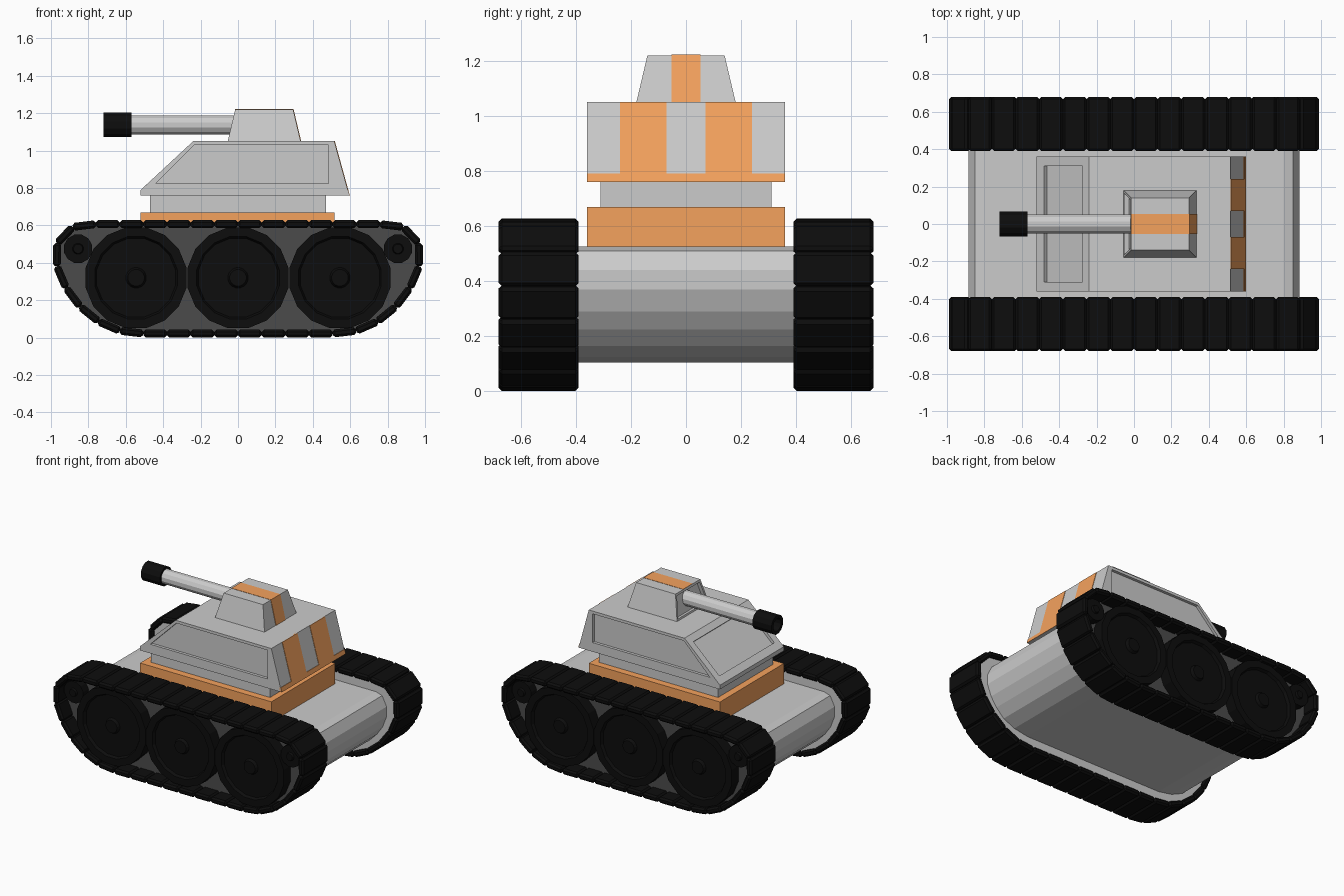
import bpy, bmesh
from math import pi, cos, sin
from mathutils import Vector, Matrix

if "Cube" in bpy.data.objects:
    bpy.data.objects.remove(bpy.data.objects["Cube"])


def material(name, rgb):
    m = bpy.data.materials.new(name)
    m.diffuse_color = (*rgb, 1)
    m.use_nodes = True
    m.node_tree.nodes["Principled BSDF"].inputs["Base Color"].default_value = m.diffuse_color
    return m


ORANGE = material("orange_paint", (0.91, 0.36, 0.11))
BLACK = material("black_rubber", (0.004, 0.004, 0.004))
DARK = material("dark_grey", (0.07, 0.07, 0.07))


def finish(name, bm, mat=None):
    bmesh.ops.recalc_face_normals(bm, faces=bm.faces)
    me = bpy.data.meshes.new(name)
    bm.to_mesh(me)
    bm.free()
    ob = bpy.data.objects.new(name, me)
    bpy.context.collection.objects.link(ob)
    if mat:
        me.materials.append(mat)
    return ob


def prism(name, profile, y0, y1, mat=None):
    """Extrude an (x, z) outline from y0 to y1."""
    bm = bmesh.new()
    a = [bm.verts.new((x, y0, z)) for x, z in profile]
    b = [bm.verts.new((x, y1, z)) for x, z in profile]
    bm.faces.new(a)
    bm.faces.new(b[::-1])
    for i in range(len(a)):
        j = (i + 1) % len(a)
        bm.faces.new((a[i], b[i], b[j], a[j]))
    return finish(name, bm, mat)


def box(name, x0, x1, y0, y1, z0, z1, mat=None):
    return prism(name, [(x0, z0), (x1, z0), (x1, z1), (x0, z1)], y0, y1, mat)


def lathe(name, profile, sides, matrix, mat=None):
    """Revolve (radius, height) points about the local z axis."""
    bm = bmesh.new()
    rings = []
    for r, h in profile:
        n = sides if r else 1
        rings.append([bm.verts.new((r * cos(2 * pi * (i + .5) / sides),
                                    r * sin(2 * pi * (i + .5) / sides), h)) for i in range(n)])
    for p, q in zip(rings, rings[1:]):
        for i in range(sides):
            j = (i + 1) % sides
            quad = [p[i % len(p)], p[j % len(p)], q[j % len(q)], q[i % len(q)]]
            bm.faces.new(list(dict.fromkeys(quad)))
    bm.transform(matrix)
    return finish(name, bm, mat)


def cut(ob, cutter):
    mod = ob.modifiers.new("recess", 'BOOLEAN')
    mod.operation = 'DIFFERENCE'
    mod.solver = 'EXACT'
    mod.object = cutter
    cutter.hide_render = True
    cutter.hide_viewport = True


def mirrored(half):
    return half + [(-x, z) for x, z in reversed(half)]


# Hull with rounded ends
prism("hull", mirrored([(.55, .105), (.66, .125), (.75, .165), (.81, .225), (.855, .29),
                        (.885, .37), (.885, .44), (.85, .51), (.80, .525)]), -.42, .42)

# Track centre line, resampled into equal links starting at the top middle
half = [(.57, .022), (.69, .05), (.79, .115), (.88, .2), (.94, .3), (.975, .4),
        (.975, .49), (.93, .57), (.85, .607)]
loop = [(0, .607)] + half[::-1] + [(-x, z) for x, z in half] + [(0, .607)]
loop = [Vector((x, 0, z)) for x, z in loop]
LINKS = 36
total = sum((b - a).length for a, b in zip(loop, loop[1:]))


def along(d):
    for a, b in zip(loop, loop[1:]):
        seg = (b - a).length
        if d <= seg:
            return a.lerp(b, d / seg)
        d -= seg
    return loop[-1]


for s, side in ((-1, "front"), (1, "back")):
    # Track links
    bm = bmesh.new()
    for i in range(LINKS):
        a, b = along(total * i / LINKS), along(total * (i + 1) / LINKS)
        d = b - a
        m = (Matrix.Translation((a + b) / 2 + Vector((0, s * .535, 0)))
             @ d.to_track_quat('X', 'Y').to_matrix().to_4x4()
             @ Matrix.Diagonal((d.length, .29, .042, 1)))
        # the tracked frame keeps y across the track
        ax = d.normalized()
        rot = Matrix((ax, Vector((0, 1, 0)), ax.cross(Vector((0, 1, 0))))).transposed().to_4x4()
        m = (Matrix.Translation((a + b) / 2 + Vector((0, s * .535, 0))) @ rot
             @ Matrix.Diagonal((d.length, .29, .042, 1)))
        bmesh.ops.create_cube(bm, size=1, matrix=m)
    bmesh.ops.bevel(bm, geom=bm.edges[:], offset=.012, segments=1, affect='EDGES')
    finish(side + "_track", bm, BLACK)

    # Plates closing the track loop
    plate = mirrored([(x * .99, .315 + (z - .315) * .97) for x, z in half])
    prism(side + "_inner_plate", plate, s * .41, s * .5)
    prism(side + "_outer_plate", plate, s * .5, s * .57, DARK)

    # Road wheels and idlers
    face = Matrix.Rotation(-s * pi / 2, 4, 'X')
    for x in (-.545, 0, .545):
        lathe(side + "_road_wheel",
              [(0, 0), (.275, 0), (.275, .1), (.225, .1), (.215, .08), (.055, .08),
               (.045, .1), (0, .1)], 16, Matrix.Translation((x, s * .55, .32)) @ face, BLACK)
    for x in (-.855, .855):
        lathe(side + "_idler",
              [(0, 0), (.078, 0), (.078, .08), (.03, .08), (.025, .095), (0, .095)], 12,
              Matrix.Translation((x, s * .55, .475)) @ face, BLACK)

# Turret base and neck
box("turret_base", -.52, .515, -.36, .36, .52, .67, ORANGE)
box("turret_neck", -.47, .47, -.31, .31, .66, .765)

# Turret with recessed side and front panels
turret = prism("turret", [(-.52, .76), (.595, .76), (.515, 1.05), (-.24, 1.05), (-.52, .79)],
               -.36, .36)
for s in (-1, 1):
    cut(turret, prism("side_recess_cutter", [(-.44, .825), (.485, .825), (.485, 1.03), (-.235, 1.03)],
                      s * .34, s * .42))
cut(turret, prism("front_recess_cutter", [(-.466, .812), (-.261, 1.002), (-.32, 1.06), (-.52, .87)],
                  -.31, .31))


# Orange markings on the turret rear
def rear(z, off=0.0):
    return (.595 - (z - .76) * .08 / .29 + off, z)


def rear_stripe(name, z0, z1, y0, y1):
    prism(name, [rear(z0, -.01), rear(z0, .003), rear(z1, .003), rear(z1, -.01)], y0, y1, ORANGE)


rear_stripe("rear_lower_band", .76, .79, -.36, .36)
for s in (-1, 1):
    rear_stripe("rear_stripe", .79, 1.05, s * .07, s * .24)

# Cupola with a recessed gun port; top and rear carry a stripe
bm = bmesh.new()
low = [bm.verts.new(p) for p in ((-.055, -.18, 1.05), (.335, -.18, 1.05), (.335, .18, 1.05), (-.055, .18, 1.05))]
top = [bm.verts.new(p) for p in ((-.015, -.14, 1.22), (.295, -.14, 1.22), (.295, .14, 1.22), (-.015, .14, 1.22))]
bm.faces.new(low[::-1])
bm.faces.new(top)
sides = [bm.faces.new((low[i], low[(i + 1) % 4], top[(i + 1) % 4], top[i])) for i in range(4)]
bmesh.ops.recalc_face_normals(bm, faces=bm.faces)
bmesh.ops.inset_individual(bm, faces=[sides[3]], thickness=.02)
bmesh.ops.inset_individual(bm, faces=[sides[3]], thickness=.001, depth=-.025)
finish("cupola", bm)
prism("cupola_stripe", [(-.015, 1.215), (-.015, 1.222), (.297, 1.222), (.338, 1.05), (.325, 1.05), (.287, 1.215)],
      -.053, .053, ORANGE)

# Gun barrel and hollow muzzle, pointing to -x
gun = Matrix.Translation((0, 0, 1.137)) @ Matrix.Rotation(-pi / 2, 4, 'Y')
lathe("gun_barrel", [(0, -.03), (.052, -.03), (.052, .6), (0, .6)], 12, gun)
lathe("muzzle", [(0, .57), (.068, .57), (.068, .72), (.045, .72), (.045, .64), (0, .64)], 12, gun, BLACK)
